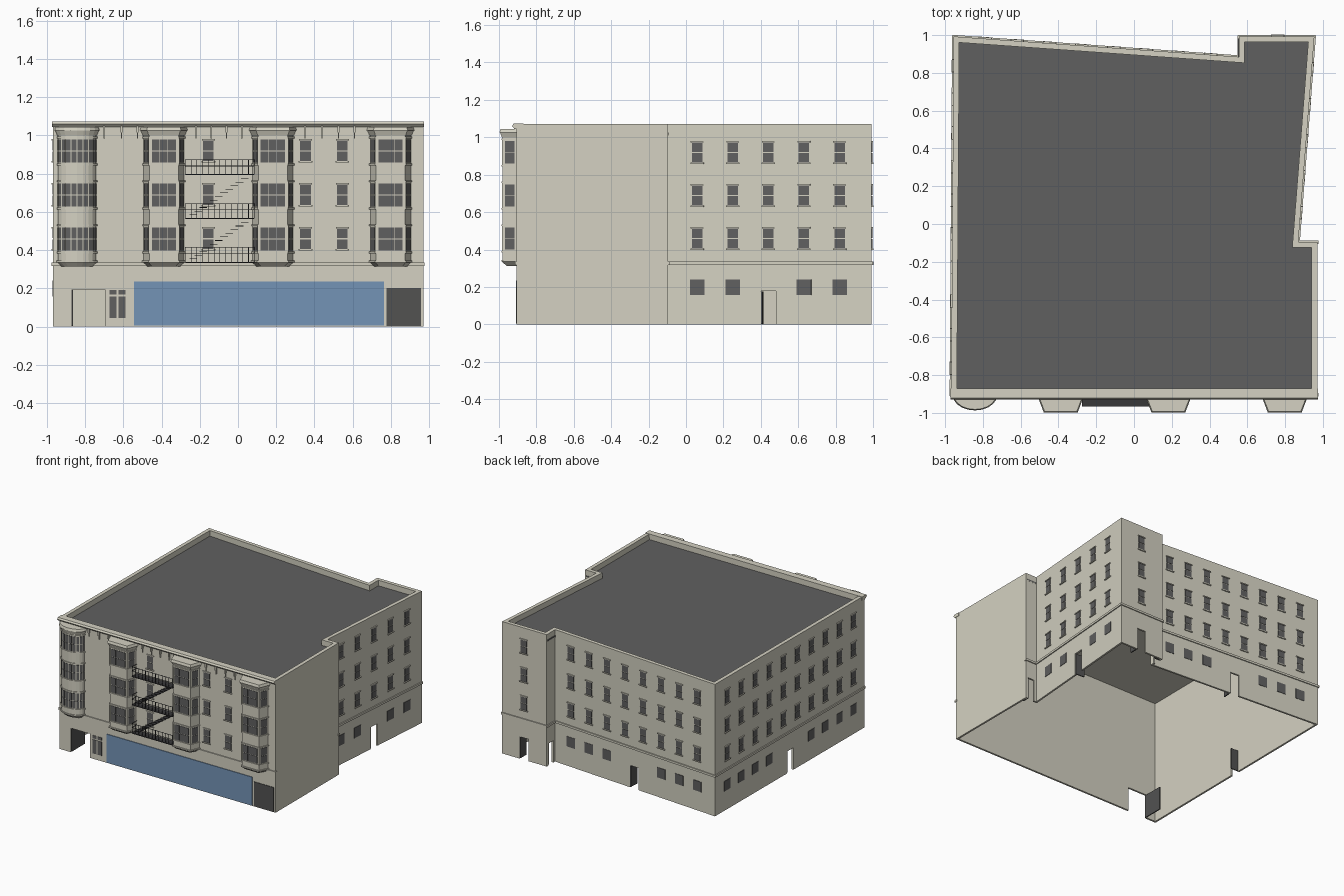
import bpy, bmesh, math
from mathutils import Matrix, Vector

cube = bpy.data.objects.get("Cube")
if cube:
    bpy.data.objects.remove(cube, do_unlink=True)


def material(name, rgb):
    m = bpy.data.materials.new(name)
    m.use_nodes = True
    m.diffuse_color = (*rgb, 1)
    m.node_tree.nodes["Principled BSDF"].inputs["Base Color"].default_value = (*rgb, 1)
    return m


STONE = material("beige stone", (0.66, 0.64, 0.54))
DARK = material("dark grey", (0.118, 0.118, 0.118))
CHARCOAL = material("charcoal", (0.085, 0.085, 0.083))
BLUE = material("shop blue", (0.175, 0.295, 0.47))
IRON = material("black iron", (0.04, 0.04, 0.042))

parts = {}


def part(name, mat):
    """Mesh under construction for a named part."""
    return parts.setdefault(name, (bmesh.new(), mat))[0]


def emit(name, bm, mat):
    mesh = bpy.data.meshes.new(name)
    bm.to_mesh(mesh)
    bm.free()
    mesh.materials.append(mat)
    ob = bpy.data.objects.new(name, mesh)
    bpy.context.collection.objects.link(ob)
    return ob


def box(bm, x, y, z, frame=Matrix()):
    """Box between (min, max) pairs, in a wall frame."""
    mid = Matrix.Translation([(a + b) / 2 for a, b in (x, y, z)])
    size = Matrix.Diagonal([b - a for a, b in (x, y, z)] + [1])
    bmesh.ops.create_cube(bm, size=1, matrix=frame @ mid @ size)


def wall_frame(a, b):
    """Local x runs along the wall, local y points into the building."""
    d = Vector(b) - Vector(a)
    return Matrix.Translation((*a, 0)) @ Matrix.Rotation(math.atan2(d.y, d.x), 4, 'Z')


def prism(bm, low, z0, high, z1):
    lo = [bm.verts.new((*p, z0)) for p in low]
    hi = [bm.verts.new((*p, z1)) for p in high]
    n = len(lo)
    for i in range(n):
        j = (i + 1) % n
        bm.faces.new((lo[i], lo[j], hi[j], hi[i]))
    bm.faces.new(hi)
    bm.faces.new(lo[::-1])


# Footprint, counterclockwise from the front corner at -x
FRONT = -0.905
A, B, C, D = (-0.968, FRONT), (0.971, FRONT), (0.971, -0.095), (0.87, -0.095)
E, F, G, H = (0.955, 0.993), (0.555, 0.993), (0.555, 0.885), (-0.955, 0.993)
OUTLINE = [A, B, C, D, E, F, G, H]
front, step, side = wall_frame(A, B), wall_frame(C, D), wall_frame(D, E)
tower, tower_side, back, left = (wall_frame(E, F), wall_frame(F, G),
                                 wall_frame(G, H), wall_frame(H, A))
ROWS = (0.405, 0.635, 0.865)
cutters = bmesh.new()


def sash_window(frame, u, z, w=0.056, h=0.108):
    stone, glass = part("window_surrounds", STONE), part("window_glass", DARK)
    l, r = u - w / 2, u + w / 2
    half = h / 2
    for z0, z1 in ((z, z + half - 0.003), (z + half + 0.003, z + h)):
        box(glass, (l, r), (-0.003, 0.002), (z0, z1), frame)
    box(stone, (l - 0.006, r + 0.006), (-0.008, 0.002), (z + h, z + h + 0.007), frame)
    box(stone, (l - 0.008, r + 0.008), (-0.009, 0.002), (z - 0.008, z), frame)


def low_window(frame, u):
    box(part("ground_windows", DARK), (u - 0.039, u + 0.039), (-0.003, 0.002), (0.158, 0.24), frame)


def door(frame, u, w=0.08, h=0.178):
    """Doorway with a dark leaf standing open against its left jamb."""
    l, r = u - w / 2, u + w / 2
    box(cutters, (l, r), (-0.05, 0.06), (-0.05, h), frame)
    box(part("open_doors", CHARCOAL), (l, l + 0.008), (0.004, w), (0.003, h - 0.002), frame)


# Upper windows, ground windows and doors by wall
plans = ((side, [0.155 + 0.191 * i for i in range(5)], 0.537),
         (back, [0.15 + 0.171 * i for i in range(8)], 0.7475),
         (left, [0.155 + 0.178 * i for i in range(10)], 0.956))
for frame, columns, door_at in plans:
    door(frame, door_at)
    for u in columns:
        for z in ROWS:
            sash_window(frame, u, z)
        if abs(u - door_at) > 0.12:
            low_window(frame, u)
for z in ROWS:
    sash_window(tower, 0.195, z)
    for x in (-0.155, 0.353, 0.546):
        sash_window(front, x - A[0], z)
door(tower, 0.195)
door(tower_side, 0.056, 0.06)
door(step, 0.05, 0.06)
door(front, 0.185, 0.175, 0.195)

# Belt course round the walls, except the blank party wall
for a, b in zip(OUTLINE, OUTLINE[1:] + [A]):
    if a != B:
        length = (Vector(b) - Vector(a)).length
        box(part("belt_course", STONE), (-0.005, length + 0.005), (-0.008, 0.01),
            (0.318, 0.335), wall_frame(a, b))


def apply_modifiers(ob):
    bpy.context.view_layer.objects.active = ob
    for name in [m.name for m in ob.modifiers]:
        bpy.ops.object.modifier_apply(modifier=name)


def shell(name, z0, z1, thickness):
    """Open-ended wall ring along the footprint, thickened inward."""
    bm = bmesh.new()
    base = [bm.verts.new((*p, z0)) for p in OUTLINE]
    top = [bm.verts.new((*p, z1)) for p in OUTLINE]
    for i in range(len(base)):
        j = (i + 1) % len(base)
        bm.faces.new((base[i], base[j], top[j], top[i]))
    ob = emit(name, bm, STONE)
    solid = ob.modifiers.new("thickness", 'SOLIDIFY')
    solid.thickness, solid.offset, solid.use_even_offset = thickness, -1, True
    return ob


# Walls with door openings, and a thicker parapet above the roof
walls = shell("walls", 0, 1.02, 0.015)
cutter = emit("door_cutter", cutters, STONE)
cutter.hide_render = True
cut = walls.modifiers.new("openings", 'BOOLEAN')
cut.object, cut.operation, cut.solver = cutter, 'DIFFERENCE', 'EXACT'
apply_modifiers(walls)
bpy.data.objects.remove(cutter, do_unlink=True)
apply_modifiers(shell("parapet", 1.02, 1.07, 0.03))

# Roof deck over a stone-coloured ceiling
roof = [(x * 0.99, y * 0.99) for x, y in OUTLINE]
prism(part("roof", DARK), roof, 1.015, roof, 1.025)
prism(part("ceiling", STONE), roof, 1.01, roof, 1.015)

# Front cornice with brackets
cornice = part("front_cornice", STONE)
prof = [(-0.93, 1.06), (-0.922, 1.073), (-0.87, 1.073), (-0.87, 1.045), (-0.915, 1.045)]
ends = [[cornice.verts.new((x, y, z)) for y, z in prof] for x in (-0.972, 0.974)]
for i in range(len(prof)):
    j = (i + 1) % len(prof)
    cornice.faces.new((ends[0][i], ends[0][j], ends[1][j], ends[1][i]))
for end in ends:
    cornice.faces.new(end)
for x in (-0.7, -0.61, -0.525, -0.22, -0.14, -0.06, 0.02, 0.35, 0.44, 0.525, 0.61):
    box(cornice, (x - 0.005, x + 0.005), (-0.92, -0.9), (1.015, 1.05))
    box(cornice, (x - 0.003, x + 0.003), (-0.914, -0.9), (0.985, 1.015))

# Shopfront, garage panel and paired small windows
box(part("shop_panel", BLUE), (-0.545, 0.765), (-0.91, -0.904), (0.005, 0.235))
box(part("garage_panel", CHARCOAL), (0.778, 0.957), (-0.909, -0.904), (0.004, 0.202))
for x in (-0.672, -0.625):
    for z in ((0.045, 0.158), (0.168, 0.192)):
        box(part("entry_windows", DARK), (x, x + 0.037), (-0.908, -0.904), z)


# Bay windows
def bay(cx, shape, margin):
    def ring(grow):
        return [(cx + x * (1 + grow / 0.1), FRONT + y * (1 + grow / 0.075)) for x, y in shape]
    body, trim = part("bay_bodies", STONE), part("bay_trim", STONE)
    prism(body, ring(0), 0.34, ring(0), 1.015)
    prism(trim, ring(-0.02), 0.313, ring(0.004), 0.335)
    prism(trim, ring(0.007), 0.335, ring(0.007), 0.345)
    prism(trim, ring(0.004), 1.0, ring(0.014), 1.025)
    prism(trim, ring(0.018), 1.025, ring(0.012), 1.045)
    for z in ROWS:
        for lo, hi, g in ((z - 0.022, z - 0.012, 0.006), (z + 0.12, z + 0.128, 0.006)):
            prism(trim, ring(g), lo, ring(g), hi)
    pts = ring(0)
    for p, q in zip(pts, pts[1:]):
        frame = wall_frame(p, q)
        length = (Vector(q) - Vector(p)).length
        n = max(1, round(length / 0.05 - 0.3))
        pitch = (length - 2 * margin) / n
        for z in ROWS:
            for k in range(n):
                u = margin + k * pitch
                for z0, z1 in ((z - 0.006, z + 0.051), (z + 0.055, z + 0.114)):
                    box(part("bay_glass", DARK), (u + 0.001, u + pitch - 0.001),
                        (-0.003, 0.002), (z0, z1), frame)


angled = [(-0.106, 0), (-0.076, -0.075), (0.076, -0.075), (0.106, 0)]
rounded = [(-0.1 * math.cos(math.pi * i / 10), -0.066 * math.sin(math.pi * i / 10)) for i in range(11)]
bay(-0.842, rounded, 0.002)
for cx in (-0.388, 0.182, 0.798):
    bay(cx, angled, 0.012)
    for s in (-1, 1):
        x = cx + s * 0.076
        for z in ROWS:
            box(part("bay_columns", STONE), (x - 0.005, x + 0.005), (-0.984, -0.974), (z - 0.012, z + 0.12))

# Fire escape: balconies with railings, joined by open treads
iron = part("fire_escape", IRON)
X0, X1, YF, YB = -0.275, 0.085, -0.966, -0.905
T = 0.0015
for z in (0.335, 0.565, 0.795):
    box(iron, (X0, X1), (YF, YB), (z - 0.003, z + 0.003))
    for rail in (z + 0.045, z + 0.078):
        box(iron, (X0, X1), (YF, YF + 2 * T), (rail - T, rail + T))
        for x in (X0, X1):
            box(iron, (x - T, x + T), (YF, YB), (rail - T, rail + T))
    for i in range(13):
        x = X0 + (X1 - X0) * i / 12
        box(iron, (x - T, x + T), (YF, YF + 2 * T), (z, z + 0.08))
for z in (0.335, 0.565):
    for i in range(11):
        x, h = -0.235 + 0.027 * i, z + 0.02 + 0.019 * i
        box(iron, (x - 0.02, x + 0.02), (-0.952, -0.918), (h - T, h + T))

for name, (bm, mat) in parts.items():
    bmesh.ops.recalc_face_normals(bm, faces=bm.faces)
    emit(name, bm, mat)
